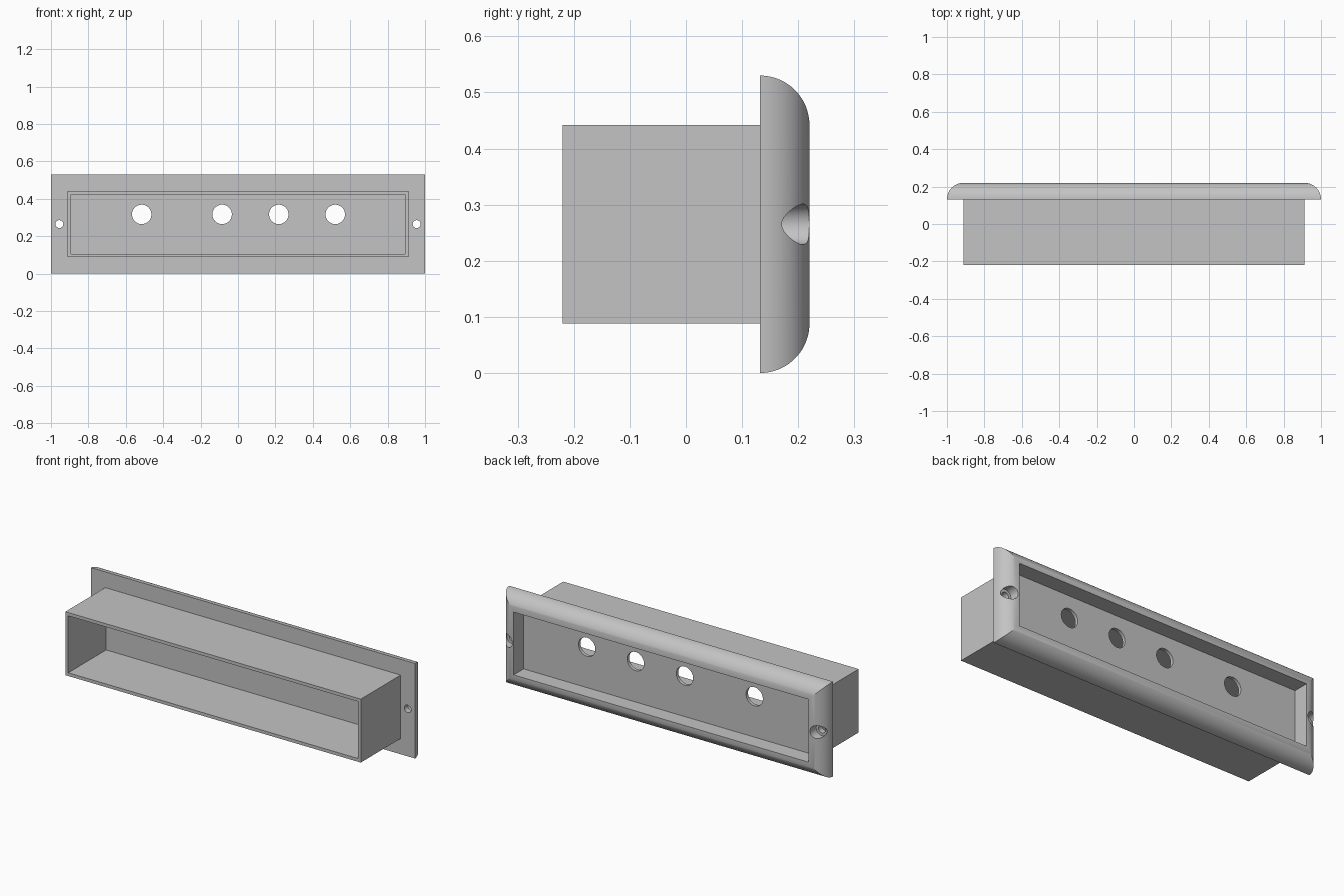
import bpy, bmesh, math

cube = bpy.data.objects.get("Cube")
if cube:
    bpy.data.objects.remove(cube, do_unlink=True)

# Overall sizes
HALF_W, HEIGHT = 1.0, 0.53
FRONT, PLATE, BACK = -0.22, 0.132, 0.22
ROUND = BACK - PLATE
WALL = 0.018
OPENING = ROUND + 0.002

grey = bpy.data.materials.new("plain grey")
grey.use_nodes = True
grey.diffuse_color = (0.55, 0.55, 0.55, 1)
grey.node_tree.nodes["Principled BSDF"].inputs["Base Color"].default_value = (0.55, 0.55, 0.55, 1)


def loft(bm, rings):
    """Skin a list of equal point rings and cap both ends."""
    loops = [[bm.verts.new(p) for p in ring] for ring in rings]
    for a, b in zip(loops, loops[1:]):
        for i in range(len(a)):
            j = (i + 1) % len(a)
            bm.faces.new((a[i], a[j], b[j], b[i]))
    bm.faces.new(loops[0])
    bm.faces.new(loops[-1])


def rect(inset, y):
    x, lo, hi = HALF_W - inset, inset, HEIGHT - inset
    return [(-x, y, lo), (x, y, lo), (x, y, hi), (-x, y, hi)]


def circle(x, z, r, y, n=48):
    turn = [2 * math.pi * i / n for i in range(n)]
    return [(x + r * math.cos(t), y, z + r * math.sin(t)) for t in turn]


def make_object(name, bm):
    bmesh.ops.recalc_face_normals(bm, faces=bm.faces)
    mesh = bpy.data.meshes.new(name)
    bm.to_mesh(mesh)
    bm.free()
    mesh.materials.append(grey)
    obj = bpy.data.objects.new(name, mesh)
    bpy.context.collection.objects.link(obj)
    return obj


# Open box, panel and rounded flange as one solid
profile = [(ROUND + WALL, PLATE - WALL), (ROUND + WALL, FRONT),
           (ROUND, FRONT), (ROUND, PLATE), (0, PLATE)]
STEPS = 20
for i in range(1, STEPS + 1):
    t = math.pi / 2 * i / STEPS
    profile.append((ROUND * (1 - math.cos(t)), PLATE + ROUND * math.sin(t)))
profile += [(OPENING, BACK), (OPENING, PLATE)]
bm = bmesh.new()
loft(bm, [rect(*p) for p in profile])
housing = make_object("housing", bm)

# Panel holes and counterbored screw holes
bm = bmesh.new()
for x in (-0.515, -0.085, 0.218, 0.52):
    loft(bm, [circle(x, 0.317, 0.052, y) for y in (0.05, 0.18)])
for side in (-1, 1):
    steps = [(0.021, 0.1), (0.021, 0.165), (0.036, 0.165), (0.036, 0.3)]
    loft(bm, [circle(side * 0.955, HEIGHT / 2, r, y) for r, y in steps])
cutter = make_object("hole_cutter", bm)
cutter.hide_render = True

cut = housing.modifiers.new("holes", "BOOLEAN")
cut.operation = "DIFFERENCE"
cut.solver = "EXACT"
cut.object = cutter
bpy.ops.object.select_all(action="DESELECT")
housing.select_set(True)
bpy.context.view_layer.objects.active = housing
bpy.ops.object.modifier_apply(modifier=cut.name)
bpy.data.objects.remove(cutter, do_unlink=True)
bpy.ops.object.shade_smooth_by_angle(angle=math.radians(25))
